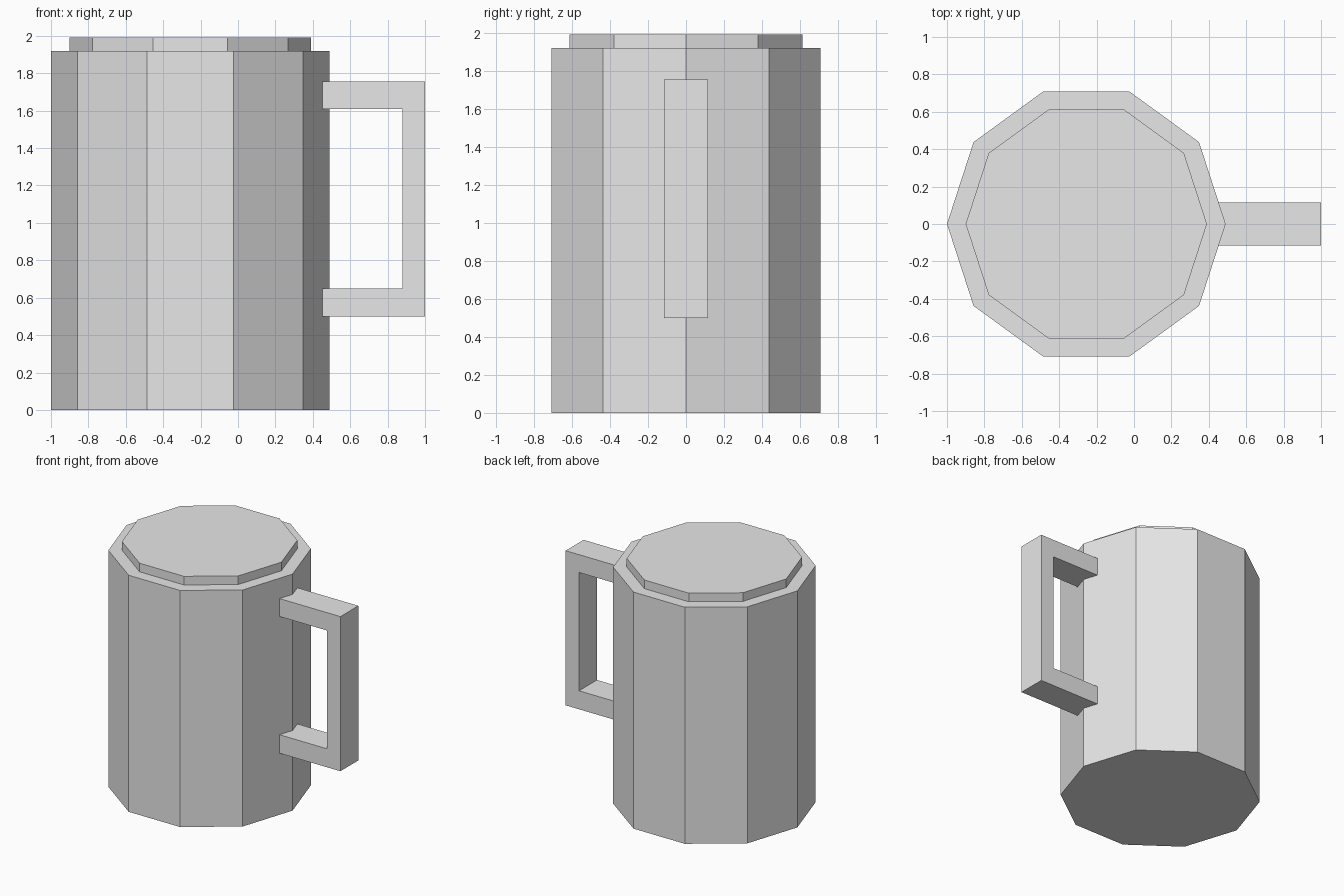
import bpy, bmesh
from mathutils import Vector

cube = bpy.data.objects.get("Cube")
if cube:
    bpy.data.objects.remove(cube, do_unlink=True)

grey = bpy.data.materials.new("light grey")
grey.use_nodes = True
grey.diffuse_color = (0.8, 0.8, 0.8, 1)
grey.node_tree.nodes["Principled BSDF"].inputs["Base Color"].default_value = (0.8, 0.8, 0.8, 1)

AXIS_X = -0.255  # centre line of the cup


def add_object(name, bm):
    bmesh.ops.recalc_face_normals(bm, faces=bm.faces[:])
    mesh = bpy.data.meshes.new(name)
    bm.to_mesh(mesh)
    bm.free()
    mesh.materials.append(grey)
    obj = bpy.data.objects.new(name, mesh)
    bpy.context.collection.objects.link(obj)
    return obj


def ten_sided(name, radius, bottom, top):
    bpy.ops.mesh.primitive_cylinder_add(
        vertices=10, radius=radius, depth=top - bottom,
        location=(AXIS_X, 0, (bottom + top) / 2))
    obj = bpy.context.object
    # A corner of the decagon points along +x
    obj.rotation_euler.z = 1.5707963
    obj.name = name
    obj.data.materials.append(grey)


# Faceted cup body and the raised disc on its top
ten_sided("body", 0.745, 0, 1.92)
ten_sided("lid", 0.645, 1.92, 1.99)

# Square bracket handle: C profile pushed out across y, ends sunk in the body
profile = [(0.42, 0.50), (1.0, 0.50), (1.0, 1.755), (0.42, 1.755),
           (0.42, 1.61), (0.88, 1.61), (0.88, 0.65), (0.42, 0.65)]
half_width = 0.115
bm = bmesh.new()
face = bm.faces.new([bm.verts.new((x, -half_width, z)) for x, z in profile])
extruded = bmesh.ops.extrude_face_region(bm, geom=[face], use_keep_orig=True)
moved = [v for v in extruded["geom"] if isinstance(v, bmesh.types.BMVert)]
bmesh.ops.translate(bm, verts=moved, vec=Vector((0, 2 * half_width, 0)))
add_object("handle", bm)
